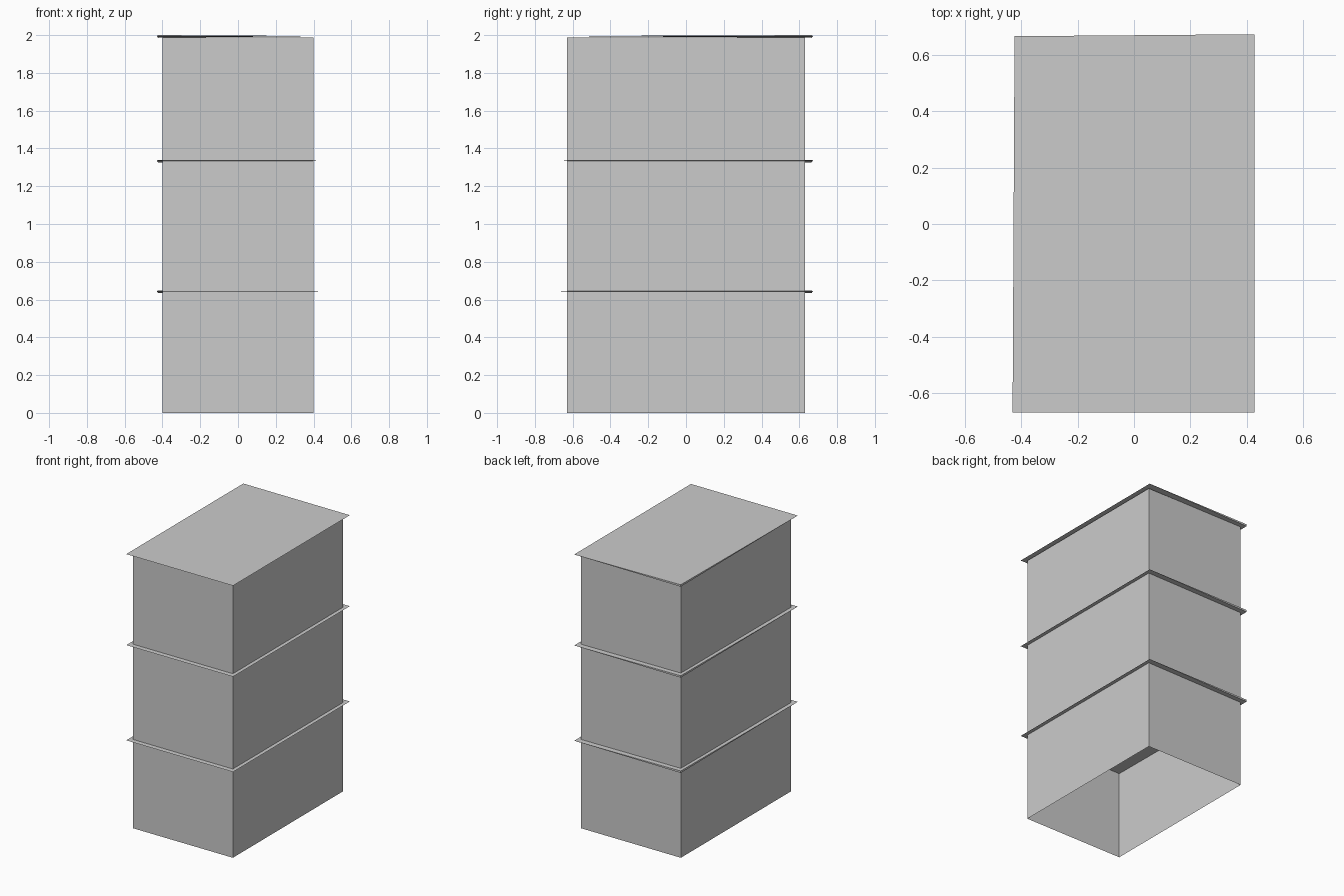
import bpy
import bmesh

cube = bpy.data.objects.get("Cube")
if cube:
    bpy.data.objects.remove(cube)

# Single concrete grey
grey = bpy.data.materials.new("concrete_grey")
grey.use_nodes = True
colour = (0.6, 0.6, 0.6, 1)
grey.diffuse_color = colour
grey.node_tree.nodes["Principled BSDF"].inputs["Base Color"].default_value = colour


def finish(name, bm):
    bmesh.ops.recalc_face_normals(bm, faces=bm.faces)
    mesh = bpy.data.meshes.new(name)
    bm.to_mesh(mesh)
    bm.free()
    mesh.materials.append(grey)
    obj = bpy.data.objects.new(name, mesh)
    bpy.context.collection.objects.link(obj)
    return obj


def open_box(name, half_x, half_y, z0, z1):
    """Four walls, open at the bottom and the top."""
    bm = bmesh.new()
    bmesh.ops.create_cube(bm, size=1)
    for v in bm.verts:
        v.co = (v.co.x * 2 * half_x, v.co.y * 2 * half_y,
                z1 if v.co.z > 0 else z0)
    caps = [f for f in bm.faces if abs(f.normal.z) > 0.5]
    bmesh.ops.delete(bm, geom=caps, context='FACES_ONLY')
    return finish(name, bm)


def tapered_slab(name, z):
    """Slab thick at the back right corner and knife-thin at the other three."""
    bm = bmesh.new()
    thin = [bm.verts.new(p) for p in ((-0.43, -0.667, z + 0.002),
                                      (0.427, -0.667, z + 0.002),
                                      (0.427, 0.672, z + 0.002))]
    top = bm.verts.new((-0.423, 0.665, z + 0.007))
    base = bm.verts.new((-0.423, 0.665, z - 0.007))
    # Upper and lower surfaces fan out from the thick corner
    for corner in (top, base):
        for a, b in zip(thin, thin[1:]):
            bm.faces.new((corner, a, b))
    # Exposed wedge edges along the right side and the back
    for tip in (thin[0], thin[2]):
        bm.faces.new((tip, top, base))
    return finish(name, bm)


# Tower walls
open_box("tower_walls", 0.40, 0.63, 0.0, 1.987)

# Floors and roof
for name, z in (("first_floor_slab", 0.642),
                ("second_floor_slab", 1.333),
                ("roof_slab", 1.993)):
    tapered_slab(name, z)
